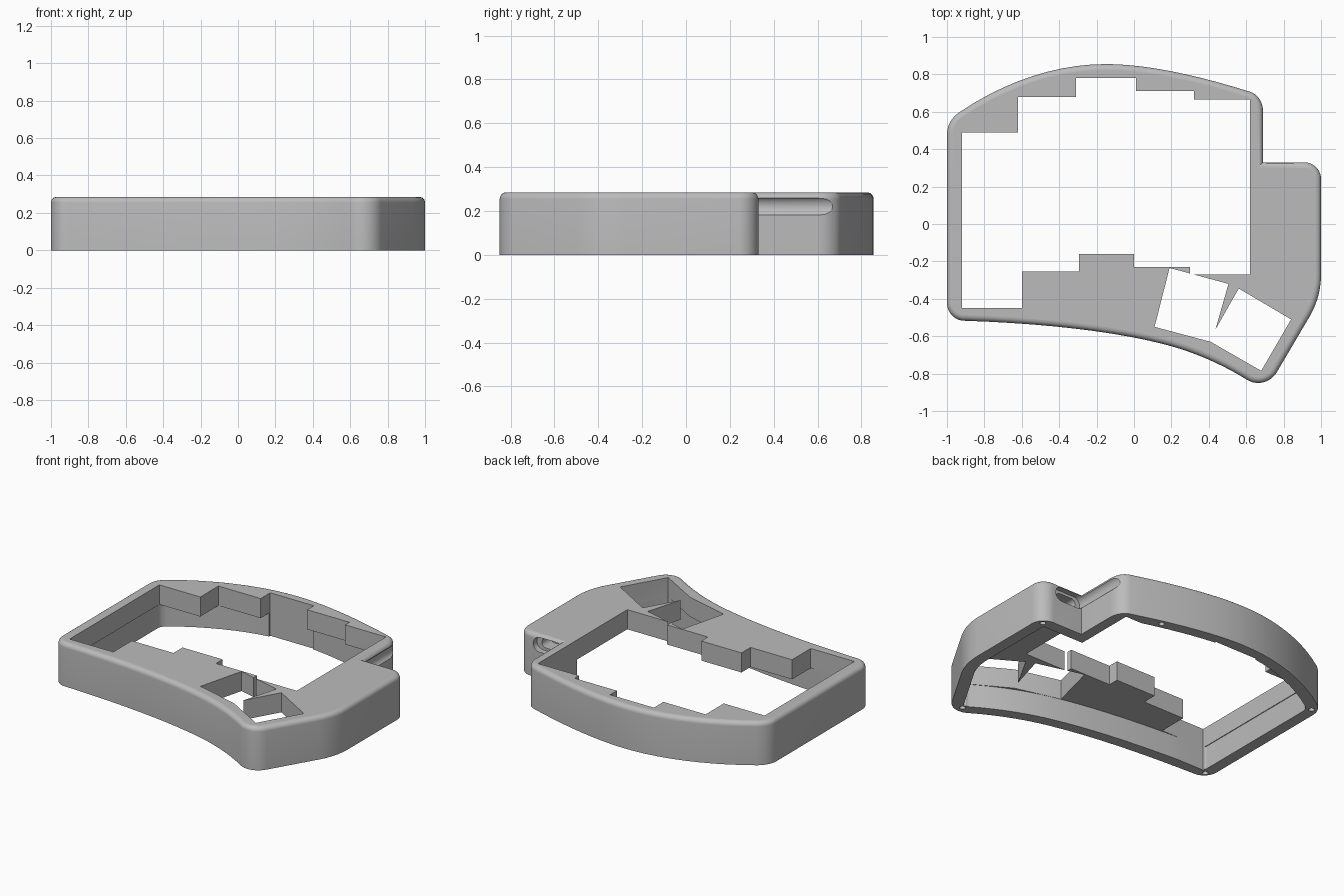
import bpy, bmesh, math
from mathutils import Vector

cube = bpy.data.objects.get("Cube")
if cube:
    bpy.data.objects.remove(cube, do_unlink=True)

HEIGHT, CEILING, WALL, ROUND = 0.285, 0.155, 0.075, 0.03

grey = bpy.data.materials.new("plain grey")
grey.use_nodes = True
grey.diffuse_color = (0.5, 0.5, 0.5, 1)
grey.node_tree.nodes["Principled BSDF"].inputs["Base Color"].default_value = (0.5, 0.5, 0.5, 1)


def conic(a, c, b, n=10):
    """Arc from a to b, tangent to the lines through c."""
    a, c, b = Vector(a), Vector(c), Vector(b)
    w = math.cos((c - a).angle(b - c) / 2)
    out = []
    for i in range(n + 1):
        t = i / n
        k = (1 - t) ** 2, 2 * w * t * (1 - t), t * t
        out.append((a * k[0] + c * k[1] + b * k[2]) / sum(k))
    return out


def inset(points, d):
    """Move a clockwise outline inwards by d."""
    out = []
    for i, p in enumerate(points):
        e1 = (p - points[i - 1]).normalized()
        e2 = (points[(i + 1) % len(points)] - p).normalized()
        n1, n2 = Vector((e1.y, -e1.x)), Vector((e2.y, -e2.x))
        out.append(p + (n1 + n2) * d / (1 + n1.dot(n2)))
    return out


def loft(name, rings):
    """Closed solid through a stack of matching rings."""
    bm = bmesh.new()
    loops = [[bm.verts.new(v) for v in ring] for ring in rings]
    for low, high in zip(loops, loops[1:]):
        for i in range(len(low)):
            j = (i + 1) % len(low)
            bm.faces.new((low[i], low[j], high[j], high[i]))
    bm.faces.new(loops[0])
    bm.faces.new(loops[-1])
    bmesh.ops.recalc_face_normals(bm, faces=bm.faces)
    mesh = bpy.data.meshes.new(name)
    bm.to_mesh(mesh)
    bm.free()
    mesh.materials.append(grey)
    obj = bpy.data.objects.new(name, mesh)
    bpy.context.collection.objects.link(obj)
    return obj


def upright(name, points, low, high):
    return loft(name, [[(p[0], p[1], z) for p in points] for z in (low, high)])


def slot(name, x, z, half_width, r, y0, y1):
    """Stadium shaped bar lying along y."""
    profile = []
    for side in (1, -1):
        for i in range(13):
            a = -math.pi / 2 + math.pi * i / 12
            profile.append((x + side * (half_width - r + r * math.cos(a)),
                            z + side * r * math.sin(a)))
    return loft(name, [[(px, y, pz) for px, pz in profile] for y in (y0, y1)])


# Outer outline, clockwise from the right shoulder
arcs = [
    ((0.91, 0.33), (1, 0.33), (1, 0.24)),
    ((1, -0.27), (1, -0.39), (0.94, -0.493)),
    ((0.765, -0.79), (0.705, -0.897), (0.605, -0.833)),
    ((0.605, -0.833), (0.39, -0.70), (0.15, -0.64)),
    ((0.15, -0.64), (-0.25, -0.54), (-0.91, -0.517)),
    ((-0.91, -0.517), (-1, -0.515), (-1, -0.42)),
    ((-1, 0.48), (-1, 0.555), (-0.93, 0.60)),
    ((-0.93, 0.60), (-0.55, 0.855), (-0.15, 0.855)),
    ((-0.15, 0.855), (0.15, 0.855), (0.62, 0.707)),
    ((0.62, 0.707), (0.69, 0.685), (0.69, 0.60)),
]
outline = []
for arc in arcs:
    for p in conic(*arc):
        if not outline or (p - outline[-1]).length > 1e-4:
            outline.append(p)
outline.append(Vector((0.69, 0.33)))

# Case body with a rounded top edge
rings = [[(p.x, p.y, 0) for p in outline]]
for i in range(7):
    a = math.pi / 2 * i / 6
    z = HEIGHT - ROUND + ROUND * math.sin(a)
    rings.append([(p.x, p.y, z) for p in inset(outline, ROUND * (1 - math.cos(a)))])
case = loft("keyboard_case", rings)

# Hollow underside, stepped key opening and two thumb key openings
key_opening = [
    (-0.92, 0.49), (-0.62, 0.49), (-0.62, 0.68), (-0.31, 0.68), (-0.31, 0.78),
    (0.01, 0.78), (0.01, 0.71), (0.32, 0.71), (0.32, 0.665), (0.62, 0.665),
    (0.62, -0.27), (0.30, -0.27), (0.30, -0.23), (0, -0.23), (0, -0.16),
    (-0.295, -0.16), (-0.295, -0.255), (-0.60, -0.255), (-0.60, -0.45), (-0.92, -0.45)]
thumb_opening = [
    (0.19, -0.235), (0.505, -0.32), (0.435, -0.565), (0.56, -0.345),
    (0.84, -0.51), (0.68, -0.785), (0.41, -0.63), (0.11, -0.55)]
cutters = [
    upright("cavity_cutter", inset(outline, WALL), -0.1, CEILING),
    upright("key_cutter", key_opening, -0.12, 0.4),
    upright("thumb_cutter", thumb_opening, -0.14, 0.42),
    # Plug recess at the shoulder and the socket hole behind it
    slot("plug_cutter", 0.78, 0.22, 0.11, 0.048, 0.29, 0.675),
    slot("socket_cutter", 0.78, 0.22, 0.075, 0.03, 0.20, 0.40),
]
# Screw holes in the bottom rim
for x, y in [(0.67, -0.805), (0.953, 0.283), (0.40, 0.735), (-0.952, 0.525), (-0.953, -0.47)]:
    circle = [(x + 0.018 * math.cos(i * math.pi / 8), y + 0.018 * math.sin(i * math.pi / 8))
              for i in range(16)]
    cutters.append(upright("screw_cutter", circle, -0.05, 0.06))

bpy.ops.object.select_all(action="DESELECT")
bpy.context.view_layer.objects.active = case
case.select_set(True)
for cutter in cutters:
    cutter.hide_render = True
    mod = case.modifiers.new("cut", "BOOLEAN")
    mod.operation, mod.solver, mod.object = "DIFFERENCE", "EXACT", cutter
    bpy.ops.object.modifier_apply(modifier=mod.name)
    bpy.data.objects.remove(cutter, do_unlink=True)

# Smooth curved walls, flat top and underside
bpy.ops.object.shade_smooth_by_angle(angle=math.radians(25))
for face in case.data.polygons:
    face.material_index = 0
    if abs(face.normal.z) > 0.999:
        face.use_smooth = False
